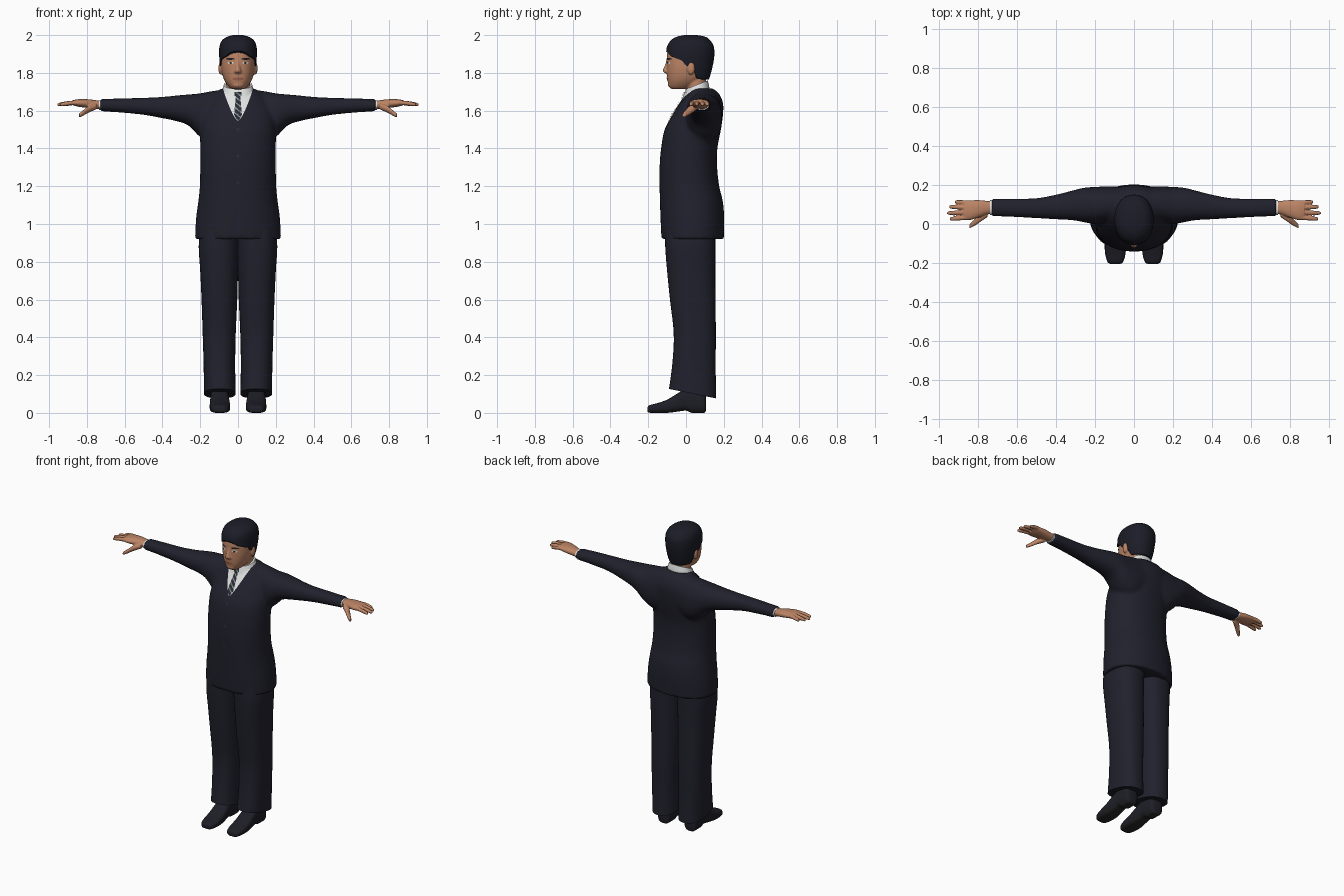
import bpy, bmesh, math
from mathutils import Vector
from mathutils.bvhtree import BVHTree

if "Cube" in bpy.data.objects:
    bpy.data.objects.remove(bpy.data.objects["Cube"])


def material(name, r, g, b):
    m = bpy.data.materials.new(name)
    m.use_nodes = True
    m.diffuse_color = (r, g, b, 1)
    bsdf = next(n for n in m.node_tree.nodes if n.type == 'BSDF_PRINCIPLED')
    bsdf.inputs["Base Color"].default_value = (r, g, b, 1)
    return m


NAVY = material("navy suit", .015, .015, .026)
SKIN = material("skin", .50, .23, .13)
HAIR = material("black hair", .011, .012, .02)
WHITE = material("white shirt", .75, .76, .76)
TIE = material("dark tie", .02, .025, .035)
STRIPE = material("grey tie stripe", .25, .28, .27)
SHOE = material("shoe leather", .013, .013, .02)
SOLE = material("shoe sole", .02, .02, .02)
LIP = material("lips", .33, .12, .08)
DARK = material("dark brown", .04, .02, .015)


def finish(name, bm, *mats):
    me = bpy.data.meshes.new(name)
    bm.to_mesh(me)
    bm.free()
    for m in mats:
        me.materials.append(m)
    me.shade_smooth()
    me.set_sharp_from_angle(angle=math.radians(50))
    ob = bpy.data.objects.new(name, me)
    bpy.context.scene.collection.objects.link(ob)
    return ob


def spline(rows, steps):
    """Smoothly resample rows of numbers."""
    out = []
    for i in range(len(rows) - 1):
        a, b, c, d = (rows[min(max(k, 0), len(rows) - 1)] for k in range(i - 1, i + 3))
        for s in range(steps):
            t = s / steps
            out.append([q + t * ((r - p) + t * ((2 * p - 5 * q + 4 * r - s4) + t * (3 * (q - r) + s4 - p))) / 2
                        for p, q, r, s4 in zip(a, b, c, d)])
    return out + [list(rows[-1])]


def loft(name, axis, rows, *mats, n=32, power=2.2, steps=4, side=1, warp=None):
    """Skin over sections (position, low a, high a, low b, high b) along an axis."""
    bm = bmesh.new()
    rings = []
    for p, a0, a1, b0, b1 in spline(rows, steps):
        ring = []
        for k in range(n):
            c, s = math.cos(math.tau * k / n), math.sin(math.tau * k / n)
            a = (a0 + a1) / 2 + (a1 - a0) / 2 * math.copysign(abs(c) ** (2 / power), c)
            b = (b0 + b1) / 2 + (b1 - b0) / 2 * math.copysign(abs(s) ** (2 / power), s)
            co = {'X': (p, a, b), 'Y': (a, p, b), 'Z': (a, b, p)}[axis]
            co = warp(*co) if warp else co
            ring.append(bm.verts.new((co[0] * side, co[1], co[2])))
        rings.append(ring)
    for lo, hi in zip(rings, rings[1:]):
        for k in range(n):
            bm.faces.new((lo[k - 1], lo[k], hi[k], hi[k - 1]))
    bm.faces.new(rings[0])
    bm.faces.new(rings[-1])
    bmesh.ops.recalc_face_normals(bm, faces=bm.faces)
    return finish(name, bm, *mats)


def sym(rows):
    return [(z, -w, w, y0, y1) for z, w, y0, y1 in rows]


def fuse(name, parts, mat, voxel, smooth):
    """Merge overlapping parts into one smooth skin."""
    bm = bmesh.new()
    for p in parts:
        bm.from_mesh(p.data)
        bpy.data.objects.remove(p)
    ob = finish(name, bm, mat)
    rm = ob.modifiers.new("merge", 'REMESH')
    rm.mode, rm.voxel_size = 'VOXEL', voxel
    sm = ob.modifiers.new("soften", 'SMOOTH')
    sm.factor, sm.iterations = .5, smooth
    bpy.context.view_layer.update()
    dg = bpy.context.evaluated_depsgraph_get()
    me = bpy.data.meshes.new_from_object(ob.evaluated_get(dg))
    ob.modifiers.clear()
    ob.data = me
    me.materials.clear()
    me.materials.append(mat)
    me.shade_smooth()
    return ob


def decal(name, targets, outline, off, *mats, nu=12, nv=24, rule=None):
    """Thin plate laid on the front of the targets; outline(t) gives z, x0, x1."""
    trees = [BVHTree.FromPolygons([v.co for v in o.data.vertices],
                                  [p.vertices for p in o.data.polygons]) for o in targets]
    bm = bmesh.new()
    grid, y = [], 0
    for j in range(nv + 1):
        z, x0, x1 = outline(j / nv)
        row = []
        for i in range(nu + 1):
            x = x0 + (x1 - x0) * i / nu
            hits = [t.ray_cast(Vector((x, -1, z)), Vector((0, 1, 0)))[0] for t in trees]
            y = min([h.y for h in hits if h], default=y)
            row.append(bm.verts.new((x, y - off, z)))
        grid.append(row)
    for lo, hi in zip(grid, grid[1:]):
        for i in range(nu):
            f = bm.faces.new((lo[i], lo[i + 1], hi[i + 1], hi[i]))
            if rule:
                f.material_index = rule(f.calc_center_median())
    bmesh.ops.remove_doubles(bm, verts=bm.verts, dist=1e-5)
    return finish(name, bm, *mats)


def oval(x, z, rx, rz):
    return lambda t: (z - rz * math.cos(math.pi * t),
                      x - rx * math.sin(math.pi * t), x + rx * math.sin(math.pi * t))


# Jacket: body and sleeves merged
body = loft("body", 'Z', sym([
    (.92, .228, -.13, .2), (1.03, .222, -.135, .202), (1.12, .21, -.138, .195),
    (1.2, .202, -.14, .176), (1.3, .2, -.14, .165), (1.4, .2, -.132, .166),
    (1.5, .2, -.113, .185), (1.58, .19, -.07, .196), (1.64, .17, -.032, .196),
    (1.69, .125, .0, .175), (1.718, .085, .025, .14)]), NAVY, n=48)
SLEEVE = [(.05, .03, .19, 1.46, 1.712), (.13, .01, .192, 1.43, 1.705), (.2, .0, .19, 1.46, 1.692),
          (.26, .01, .185, 1.52, 1.686), (.32, .02, .17, 1.543, 1.681), (.4, .024, .15, 1.56, 1.673),
          (.5, .03, .132, 1.578, 1.668), (.62, .036, .13, 1.59, 1.665), (.73, .04, .13, 1.597, 1.661)]
sleeves = [loft("sleeve", 'X', SLEEVE, NAVY, side=s) for s in (1, -1)]
jacket = fuse("jacket", [body] + sleeves, NAVY, .011, 3)

# Shirt collar, shirt front, tie, lapels and buttons
collar = loft("shirt_collar", 'Z', sym([
    (1.66, .09, -.03, .125), (1.7, .085, -.015, .123), (1.738, .075, .0, .115)]),
    WHITE, warp=lambda x, y, z: (x, y, z + (y - .06) * .4))
V_LOW, V_TOP = 1.545, 1.7


def v_half(z):
    return .075 * max(0, (z - V_LOW) / (V_TOP - V_LOW)) ** .7


def shirt_outline(t):
    z = V_LOW + (V_TOP - V_LOW) * t
    return z, -v_half(z), v_half(z)


def tie_outline(t):
    z = V_LOW + (V_TOP - V_LOW) * t
    w = .018 if t > .85 else .012 + .012 * (1 - t / .85)
    w = min(w, v_half(z) * .8)
    return z, -w, w


decal("shirt_front", [jacket, collar], shirt_outline, .003, WHITE)
decal("tie", [jacket, collar], tie_outline, .008, TIE, STRIPE, nv=50,
      rule=lambda c: int((c.z + c.x * .8) * 35 % 1 < .3))
for s, label in ((1, "left"), (-1, "right")):
    def lapel(t):
        z = V_LOW - .01 + (V_TOP - V_LOW - .01) * t
        xs = sorted((s * v_half(z), s * (v_half(z) + .01 + .028 * t)))
        return z, xs[0], xs[1]
    decal(label + "_lapel", [jacket], lapel, .006, NAVY, nu=4)
for i, z in enumerate((1.5, 1.36, 1.22)):
    decal(f"button_{i}", [jacket], oval(0, z, .009, .009), .004, TIE, nu=4, nv=10)


# Head: skull, neck, nose and ears merged
def ball(name, x, y, z, rx, ry, rz):
    bm = bmesh.new()
    bmesh.ops.create_uvsphere(bm, u_segments=16, v_segments=10, radius=1)
    bmesh.ops.scale(bm, vec=(rx, ry, rz), verts=bm.verts)
    bmesh.ops.translate(bm, vec=(x, y, z), verts=bm.verts)
    return finish(name, bm, SKIN)


skull = loft("skull", 'Z', sym([
    (1.714, .03, -.075, .0), (1.725, .046, -.088, .04), (1.75, .066, -.096, .08),
    (1.78, .08, -.1, .11), (1.82, .088, -.102, .125), (1.86, .09, -.102, .135),
    (1.9, .088, -.1, .138), (1.94, .08, -.088, .13), (1.97, .058, -.06, .1),
    (1.984, .02, -.01, .06)]), SKIN, n=48)
neck = loft("neck", 'Z', sym([(1.66, .066, .005, .11), (1.78, .064, .0, .105)]), SKIN)
nose = loft("nose", 'Z', sym([
    (1.797, .014, -.108, -.08), (1.806, .02, -.121, -.08), (1.818, .015, -.122, -.08),
    (1.845, .01, -.11, -.08), (1.875, .012, -.102, -.08)]), SKIN, n=16)
ears = [ball("ear", s * .092, .027, 1.824, .012, .02, .034) for s in (1, -1)]
chin = ball("chin", 0, -.078, 1.737, .032, .018, .017)
head = fuse("head", [skull, neck, nose, chin] + ears, SKIN, .005, 3)

# Face details
for s, label in ((1, "left"), (-1, "right")):
    decal(label + "_eye", [head], oval(s * .039, 1.853, .016, .006), .002, WHITE, nu=8, nv=10)
    decal(label + "_iris", [head], oval(s * .039, 1.853, .007, .006), .004, DARK, nu=6, nv=10)
    decal(label + "_brow", [head], oval(s * .041, 1.874, .023, .005), .003, HAIR, nu=10, nv=8)
decal("lips", [head], oval(0, 1.768, .029, .009), .003, LIP, nu=12, nv=10)

# Hair cap, lifted to a hairline that runs around the ears
HAIRLINE = [(-.106, 1.915), (-.08, 1.888), (-.02, 1.865), (-.002, 1.838),
            (.035, 1.835), (.056, 1.768), (.2, 1.758)]


def lift(x, y, z):
    for (y0, z0), (y1, z1) in zip(HAIRLINE, HAIRLINE[1:]):
        if y <= y1:
            t = max(0, (y - y0) / (y1 - y0))
            return x, y, max(z, z0 + (z1 - z0) * t)
    return x, y, z


loft("hair", 'Z', sym([
    (1.74, .02, .03, .08), (1.755, .07, -.08, .115), (1.8, .09, -.1, .132),
    (1.86, .097, -.107, .146), (1.9, .1, -.106, .15), (1.94, .098, -.1, .147),
    (1.97, .086, -.082, .13), (1.99, .06, -.052, .105), (2.0, .025, -.01, .06)]),
    HAIR, n=72, steps=6, warp=lift)

# Hands, cuffs, trouser legs and shoes on both sides
PALM = [(.7, .052, .115, 1.608, 1.65), (.75, .05, .118, 1.61, 1.655), (.79, .035, .122, 1.614, 1.66),
        (.84, .02, .121, 1.62, 1.661), (.872, .024, .116, 1.628, 1.656)]
THUMB = [(.75, .035, .07, 1.607, 1.64), (.79, .008, .05, 1.59, 1.626),
         (.82, -.012, .021, 1.573, 1.602), (.842, -.022, -.002, 1.563, 1.584)]
FINGERS = [(.108, .113, .916), (.084, .088, .945), (.06, .056, .956), (.034, .026, .943)]
LEG = [(.095, .012, .18, -.09, .16), (.25, .015, .182, -.072, .157), (.42, .012, .187, -.065, .158),
       (.6, .004, .193, -.085, .156), (.75, .0, .2, -.1, .155), (.88, -.005, .208, -.11, .155),
       (.97, -.01, .2, -.11, .155)]
FOOT = [(-.205, .075, .115, .006, .025), (-.195, .056, .135, .001, .04), (-.15, .043, .148, 0, .052),
        (-.1, .042, .15, 0, .07), (-.05, .045, .148, .006, .1), (0, .05, .145, .012, .13),
        (.03, .05, .145, 0, .138), (.07, .05, .145, 0, .138), (.098, .056, .14, 0, .12),
        (.106, .075, .12, .015, .09)]


def hem(x, y, z):
    return x, y, z + (.07 - y) * .2 * max(0, 1 - (z - .095) / .3)


for s, label in ((1, "left"), (-1, "right")):
    parts = [loft("palm", 'X', PALM, SKIN, side=s), loft("thumb", 'X', THUMB, SKIN, side=s, n=16)]
    for base, tip, reach in FINGERS:
        rows = []
        for t, r in ((0, .0115), (.5, .0115), (.9, .0095), (1, .005)):
            y, z = base + (tip - base) * t, 1.643 - .012 * t * t
            rows.append((.84 + (reach - .84) * t, y - r, y + r, z - r, z + r))
        parts.append(loft("finger", 'X', rows, SKIN, side=s, n=16))
    fuse(label + "_hand", parts, SKIN, .004, 2)
    loft(label + "_cuff", 'X', [(.72, .046, .122, 1.603, 1.655), (.737, .046, .122, 1.603, 1.655)],
         WHITE, side=s)
    loft(label + "_trouser_leg", 'Z', LEG, NAVY, side=s, n=40, power=2.4, warp=hem)
    shoe = loft(label + "_shoe", 'Y', FOOT, SHOE, SOLE, side=s, power=3)
    for f in shoe.data.polygons:
        f.material_index = int(f.normal.z < -.6 and f.center.z < .03)
